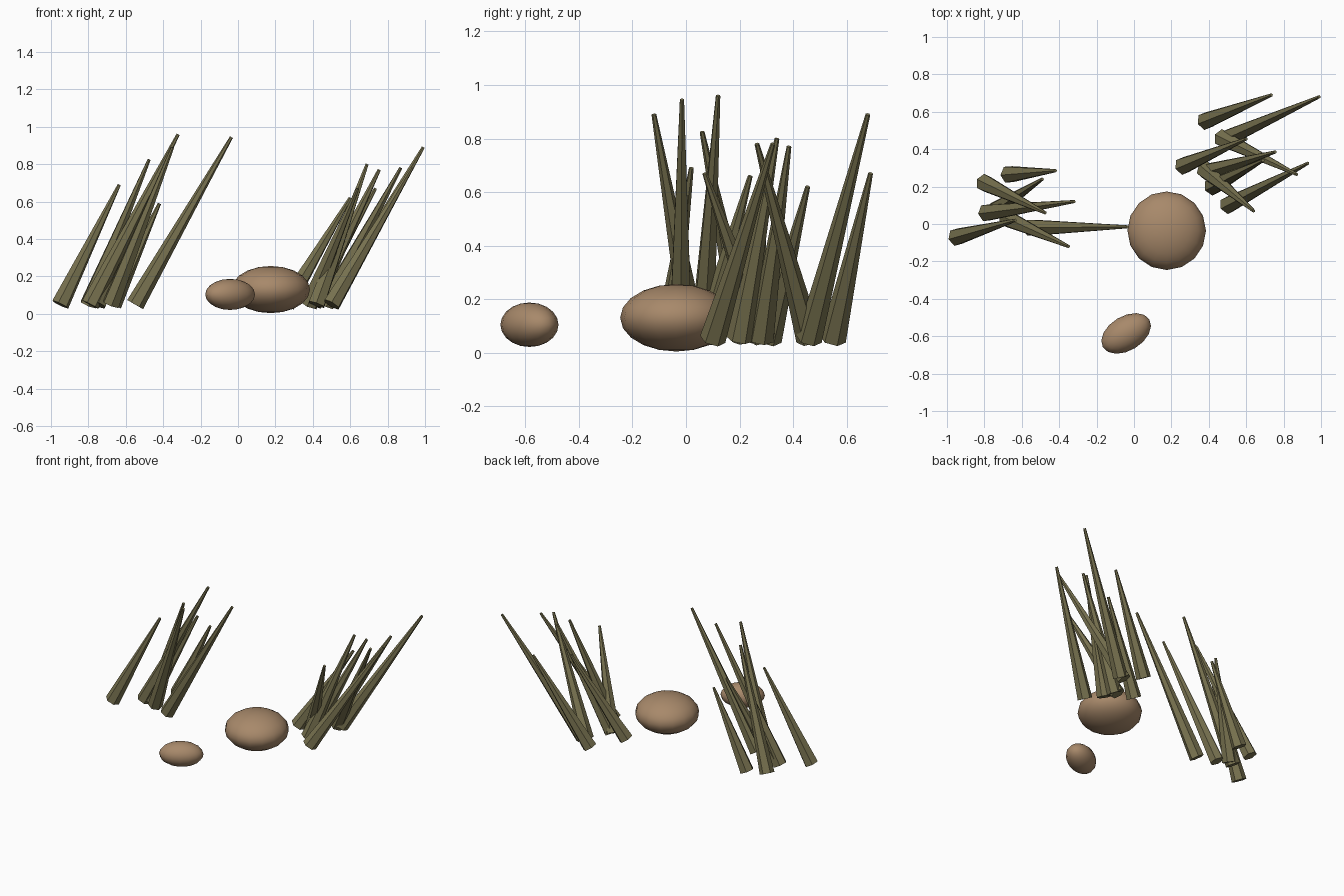
import bpy
from math import radians
from mathutils import Vector

cube = bpy.data.objects.get("Cube")
if cube:
    bpy.data.objects.remove(cube, do_unlink=True)


def make_material(name, color):
    mat = bpy.data.materials.new(name)
    mat.use_nodes = True
    mat.diffuse_color = (*color, 1)
    mat.node_tree.nodes["Principled BSDF"].inputs["Base Color"].default_value = (*color, 1)
    return mat


stone = make_material("brown stone", (0.39, 0.25, 0.145))
reed = make_material("olive reed", (0.19, 0.17, 0.08))


def add_rock(name, center, radii, turn=0):
    bpy.ops.mesh.primitive_uv_sphere_add(segments=16, ring_count=10, radius=1,
                                         location=center, rotation=(0, 0, radians(turn)))
    rock = bpy.context.object
    rock.name = name
    rock.scale = radii
    rock.data.materials.append(stone)
    bpy.ops.object.shade_smooth()


def add_blade(name, base, tip):
    # Tapered six-sided stalk running from its base to its tip
    start, end = Vector((*base, 0.05)), Vector(tip)
    axis = end - start
    bpy.ops.mesh.primitive_cone_add(vertices=6, radius1=0.049, radius2=0.009,
                                    depth=axis.length, location=(start + end) / 2)
    blade = bpy.context.object
    blade.name = name
    blade.rotation_euler = axis.to_track_quat('Z', 'Y').to_euler()
    blade.data.materials.append(reed)


# Rocks
add_rock("large_rock", (0.175, -0.036, 0.13), (0.21, 0.21, 0.126))
add_rock("small_rock", (-0.042, -0.585, 0.104), (0.145, 0.092, 0.083), 31)

# Reed clumps: base (x, y) and tip (x, y, z) of each blade
clumps = {
    "right_reed": [
        ((-0.95, -0.07), (-0.635, 0.02, 0.69)),
        ((-0.80, 0.22), (-0.475, 0.06, 0.825)),
        ((-0.79, 0.06), (-0.32, 0.12, 0.96)),
        ((-0.55, -0.02), (-0.035, -0.015, 0.945)),
        ((-0.75, 0.07), (-0.49, 0.24, 0.66)),
        ((-0.67, 0.265), (-0.42, 0.285, 0.59)),
        ((-0.68, 0.03), (-0.35, -0.12, 0.89)),
    ],
    "left_reed": [
        ((0.50, 0.46), (0.99, 0.68, 0.89)),
        ((0.38, 0.55), (0.735, 0.69, 0.67)),
        ((0.38, 0.29), (0.64, 0.07, 0.67)),
        ((0.47, 0.46), (0.87, 0.265, 0.78)),
        ((0.50, 0.10), (0.93, 0.325, 0.78)),
        ((0.40, 0.28), (0.755, 0.385, 0.77)),
        ((0.42, 0.20), (0.69, 0.34, 0.80)),
        ((0.26, 0.31), (0.60, 0.455, 0.62)),
    ],
}
for clump, blades in clumps.items():
    for i, (base, tip) in enumerate(blades, 1):
        add_blade(f"{clump}_{i}", base, tip)
